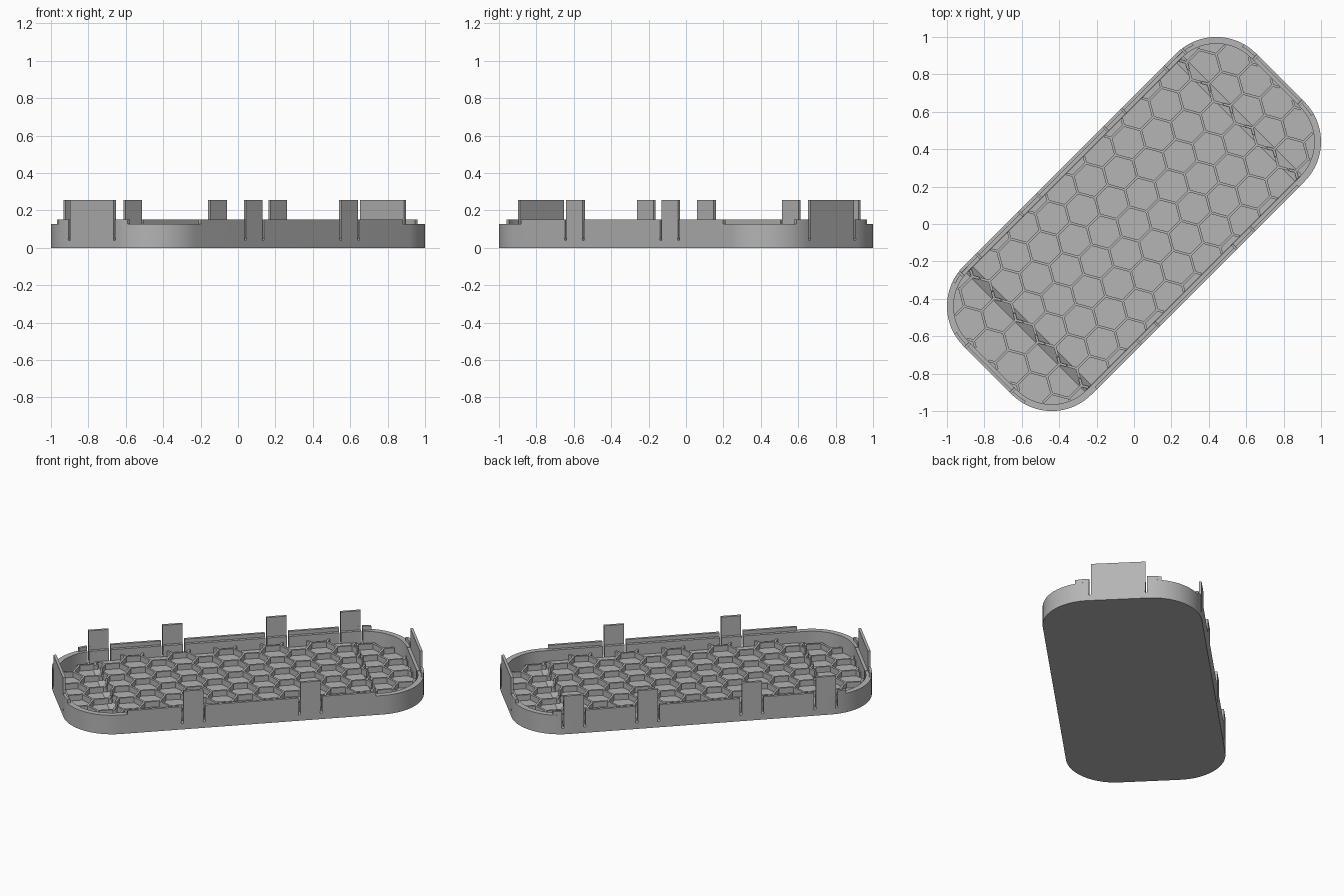
import bpy, bmesh, math
from mathutils import Vector

if "Cube" in bpy.data.objects:
    bpy.data.objects.remove(bpy.data.objects["Cube"])

L, W, R = 1.106, 0.484, 0.30        # half length, half width, corner radius
WALL, LIP = 0.036, 0.017            # wall and lip thickness
RIM, LIP_TOP, TAB_TOP = 0.127, 0.152, 0.255
FLOOR, DECK = 0.02, 0.055           # end floors, raised middle deck
TURN = math.radians(45)

grey = bpy.data.materials.new("warm_grey")
grey.diffuse_color = (0.46, 0.46, 0.46, 1)
grey.use_nodes = True
grey.node_tree.nodes["Principled BSDF"].inputs["Base Color"].default_value = grey.diffuse_color


def finish(name, bm, smooth=False):
    bmesh.ops.recalc_face_normals(bm, faces=bm.faces)
    me = bpy.data.meshes.new(name)
    bm.to_mesh(me)
    bm.free()
    me.materials.append(grey)
    ob = bpy.data.objects.new(name, me)
    bpy.context.collection.objects.link(ob)
    ob.rotation_euler.z = TURN
    if smooth:
        bpy.ops.object.select_all(action='DESELECT')
        ob.select_set(True)
        bpy.context.view_layer.objects.active = ob
        bpy.ops.object.shade_smooth_by_angle(angle=math.radians(30))
    return ob


def prism(bm, pts, offset):
    """Closed solid: polygon swept along an offset vector."""
    a = [bm.verts.new(p) for p in pts]
    b = [bm.verts.new(Vector(p) + Vector(offset)) for p in pts]
    n = len(pts)
    bm.faces.new(a)
    bm.faces.new(b[::-1])
    for i in range(n):
        bm.faces.new((a[i], b[i], b[(i + 1) % n], a[(i + 1) % n]))


def outline(d, z, n=20):
    """Rounded rectangle inset by d."""
    pts = []
    for k, (sx, sy) in enumerate(((1, 1), (-1, 1), (-1, -1), (1, -1))):
        for i in range(n + 1):
            a = math.pi / 2 * (k + i / n)
            pts.append((sx * (L - R) + (R - d) * math.cos(a),
                        sy * (W - R) + (R - d) * math.sin(a), z))
    return pts


def edge_at(t, along, across, d):
    """Distance of the outline from the axis at position t along it."""
    over = max(0, abs(t) - (along - R))
    return across - R + math.sqrt((R - d) ** 2 - over ** 2)


# tray shell: outer wall, rim, inner wall and floor
bm = bmesh.new()
loops = [[bm.verts.new(p) for p in outline(d, z)]
         for d, z in ((0, 0), (0, RIM), (WALL, RIM), (WALL, FLOOR))]
n = len(loops[0])
for a, b in zip(loops, loops[1:]):
    for i in range(n):
        bm.faces.new((a[i], a[(i + 1) % n], b[(i + 1) % n], b[i]))
bm.faces.new(loops[0])
bm.faces.new(loops[-1])
shell = finish("tray_shell", bm, True)

# raised lips: long back side, long front side, both ends
bm = bmesh.new()


def lip(half, along, across, place):
    ts = [-half + 2 * half * i / 48 for i in range(49)]
    ring = [place(t, edge_at(t, along, across, 0)) for t in ts]
    ring += [place(t, edge_at(t, along, across, LIP)) for t in ts[::-1]]
    prism(bm, [(x, y, RIM) for x, y in ring], (0, 0, LIP_TOP - RIM))


lip(0.90, L, W, lambda t, e: (t, e))
lip(0.765, L, W, lambda t, e: (t, -e))
lip(0.262, W, L, lambda t, e: (e, t))
lip(0.262, W, L, lambda t, e: (-e, t))
lips = finish("rim_lips", bm, True)

# clip tabs with keyhole slits on both sides
tabs = [(u, 1, 0.062) for u in (-0.775, -0.32, 0.32, 0.775)]
tabs += [(u, -1, 0.062) for u in (-0.36, 0.36)]
bm, cut = bmesh.new(), bmesh.new()
keyhole = [(0.005, 0.2)]
for i in range(11):
    a = math.radians(50 - 280 * i / 10)
    keyhole.append((0.008 * math.cos(a), 0.046 + 0.008 * math.sin(a)))
keyhole.append((-0.005, 0.2))


def tab(c, half, place):
    ring = [place(c - half, 0), place(c + half, 0),
            place(c + half, LIP), place(c - half, LIP)]
    prism(bm, [(x, y, RIM - 0.002) for x, y in ring], (0, 0, TAB_TOP - RIM + 0.002))
    for s in (-1, 1):
        pts = []
        for k, z in keyhole:
            x, y = place(c + s * (half + 0.005) + k, -0.02)
            pts.append((x, y, z))
        x0, y0 = place(0, -0.02)
        x1, y1 = place(0, WALL + 0.004)
        prism(cut, pts, (x1 - x0, y1 - y0, 0))


for u, side, half in tabs:
    tab(u, half, lambda t, d, s=side: (t, s * (W - d)))
for s in (-1, 1):
    tab(0, 0.166, lambda t, d, s=s: (s * (L - d), t))
finish("clip_tabs", bm)
cutter = finish("slit_cutter", cut)
cutter.hide_render = True
cutter.display_type = 'WIRE'
for ob in (shell, lips):
    m = ob.modifiers.new("slits", 'BOOLEAN')
    m.operation, m.solver, m.object = 'DIFFERENCE', 'EXACT', cutter

# raised middle deck with sloped ends
bm = bmesh.new()
half_w = W - WALL - 0.0005
prism(bm, [(-0.82, -half_w, FLOOR - 0.005), (0.82, -half_w, FLOOR - 0.005),
           (0.82, -half_w, FLOOR), (0.77, -half_w, DECK),
           (-0.77, -half_w, DECK), (-0.82, -half_w, FLOOR)],
      (0, 2 * half_w, 0))
finish("middle_deck", bm)

# honeycomb ribs, clipped to the inside of the tray
P = 0.165
S = P / math.sqrt(3)
RIB = 0.013


def inside(x, y):
    qx, qy = abs(x) - (L - R), abs(y) - (W - R)
    return math.hypot(max(qx, 0), max(qy, 0)) < R - WALL - 0.002


def honeycomb(name, lo, hi, z0, z1):
    bm = bmesh.new()
    for i in range(-9, 10):
        for j in range(-5, 6):
            c = Vector((i * 1.5 * S, (j + 0.5 * (i % 2)) * P))
            for k in range(3):
                a, b = (c + S * Vector((math.cos(q), math.sin(q)))
                        for q in (k * math.pi / 3, (k + 1) * math.pi / 3))
                pts = [a.lerp(b, t / 20) for t in range(21)]
                pts = [p for p in pts if lo <= abs(p.x) <= hi and inside(p.x, p.y)]
                if len(pts) < 3:
                    continue
                a, b = pts[0], pts[-1]
                w = (b - a).orthogonal().normalized() * RIB / 2
                prism(bm, [(*p, z0) for p in (a + w, b + w, b - w, a - w)],
                      (0, 0, z1 - z0))
    finish(name, bm)


honeycomb("middle_honeycomb", 0, 0.79, DECK - 0.01, DECK + 0.037)
honeycomb("end_honeycomb", 0.79, L, FLOOR - 0.005, FLOOR + 0.037)
